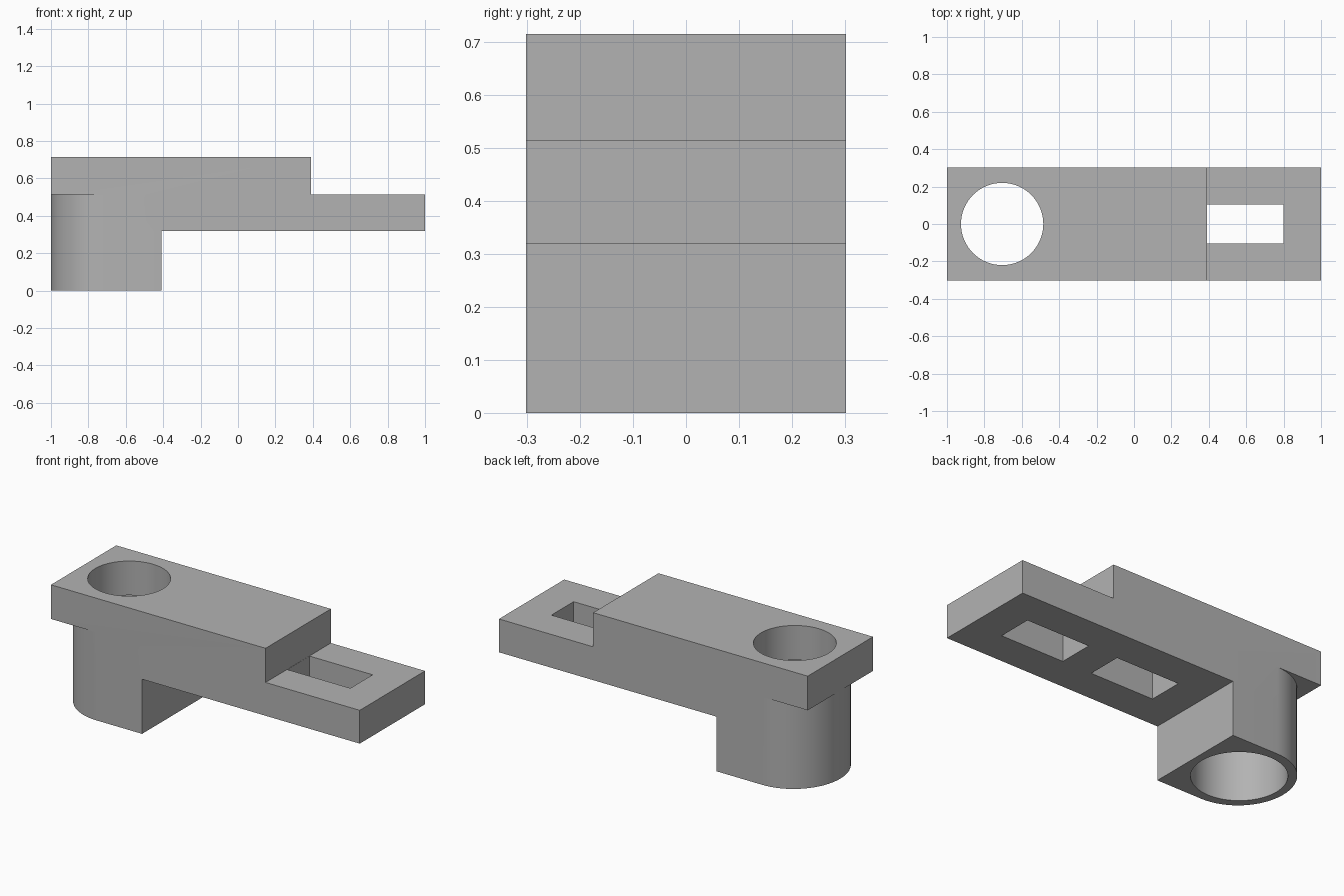
import bpy, bmesh, math
from mathutils import Vector

cube = bpy.data.objects.get("Cube")
if cube:
    bpy.data.objects.remove(cube, do_unlink=True)

HALF_W = 0.302            # half depth of the bracket
BORE_X = -0.705           # axis of the vertical bore
LOW, MID, TOP = 0.32, 0.515, 0.715

grey = bpy.data.materials.new("plain grey")
grey.use_nodes = True
colour = (0.45, 0.45, 0.45, 1)
grey.diffuse_color = colour
grey.node_tree.nodes["Principled BSDF"].inputs["Base Color"].default_value = colour


def prism(name, outline, offset):
    """Extrude a closed outline of 3D points along an offset."""
    bm = bmesh.new()
    face = bm.faces.new([bm.verts.new(p) for p in outline])
    moved = bmesh.ops.extrude_face_region(bm, geom=[face])["geom"]
    verts = [v for v in moved if isinstance(v, bmesh.types.BMVert)]
    bmesh.ops.translate(bm, verts=verts, vec=Vector(offset))
    bmesh.ops.recalc_face_normals(bm, faces=bm.faces)
    mesh = bpy.data.meshes.new(name)
    bm.to_mesh(mesh)
    bm.free()
    mesh.materials.append(grey)
    obj = bpy.data.objects.new(name, mesh)
    bpy.context.collection.objects.link(obj)
    return obj


def arc(rx, ry, start, end, steps, z):
    """Points along an elliptical arc around the bore axis."""
    angles = [start + (end - start) * i / steps for i in range(steps + 1)]
    return [(BORE_X + rx * math.cos(a), ry * math.sin(a), z) for a in angles]


def bore(name, radius, bottom, top):
    ring = arc(radius, radius, 0, 2 * math.pi, 64, bottom)[:-1]
    return prism(name, ring, (0, 0, top - bottom))


def slot(name, x0, x1, top):
    w, z = 0.103, LOW - 0.1
    return prism(name, [(x0, -w, z), (x1, -w, z), (x1, w, z), (x0, w, z)],
                 (0, 0, top - z))


def combine(target, tool, operation):
    mod = target.modifiers.new(tool.name, "BOOLEAN")
    mod.operation, mod.object, mod.solver = operation, tool, "EXACT"
    bpy.context.view_layer.objects.active = target
    bpy.ops.object.modifier_apply(modifier=mod.name)
    bpy.data.objects.remove(tool, do_unlink=True)


# Stepped arm, drawn as a side profile
profile = [(-1, MID), (BORE_X, MID), (BORE_X, LOW), (1, LOW),
           (1, MID), (0.39, MID), (0.39, TOP), (-1, TOP)]
bracket = prism("bracket", [(x, -HALF_W, z) for x, z in profile],
                (0, 2 * HALF_W, 0))

# Boss with a rounded outer end
boss_outline = [(-0.41, -HALF_W, 0), (-0.41, HALF_W, 0)]
boss_outline += arc(0.295, HALF_W, math.pi / 2, 3 * math.pi / 2, 32, 0)
boss = prism("boss", boss_outline, (0, 0, MID))
combine(bracket, boss, "UNION")

# Stepped bore, open end slot and blind underside slot
combine(bracket, bore("wide_bore", 0.25, -0.1, MID), "DIFFERENCE")
combine(bracket, bore("narrow_bore", 0.22, MID - 0.1, TOP + 0.1), "DIFFERENCE")
combine(bracket, slot("end_slot", 0.391, 0.8, MID + 0.05), "DIFFERENCE")
combine(bracket, slot("blind_slot", -0.21, 0.2, MID), "DIFFERENCE")

# Smooth round walls, crisp edges
bpy.ops.object.select_all(action="DESELECT")
bracket.select_set(True)
bpy.context.view_layer.objects.active = bracket
bpy.ops.object.shade_smooth_by_angle(angle=math.radians(30))
